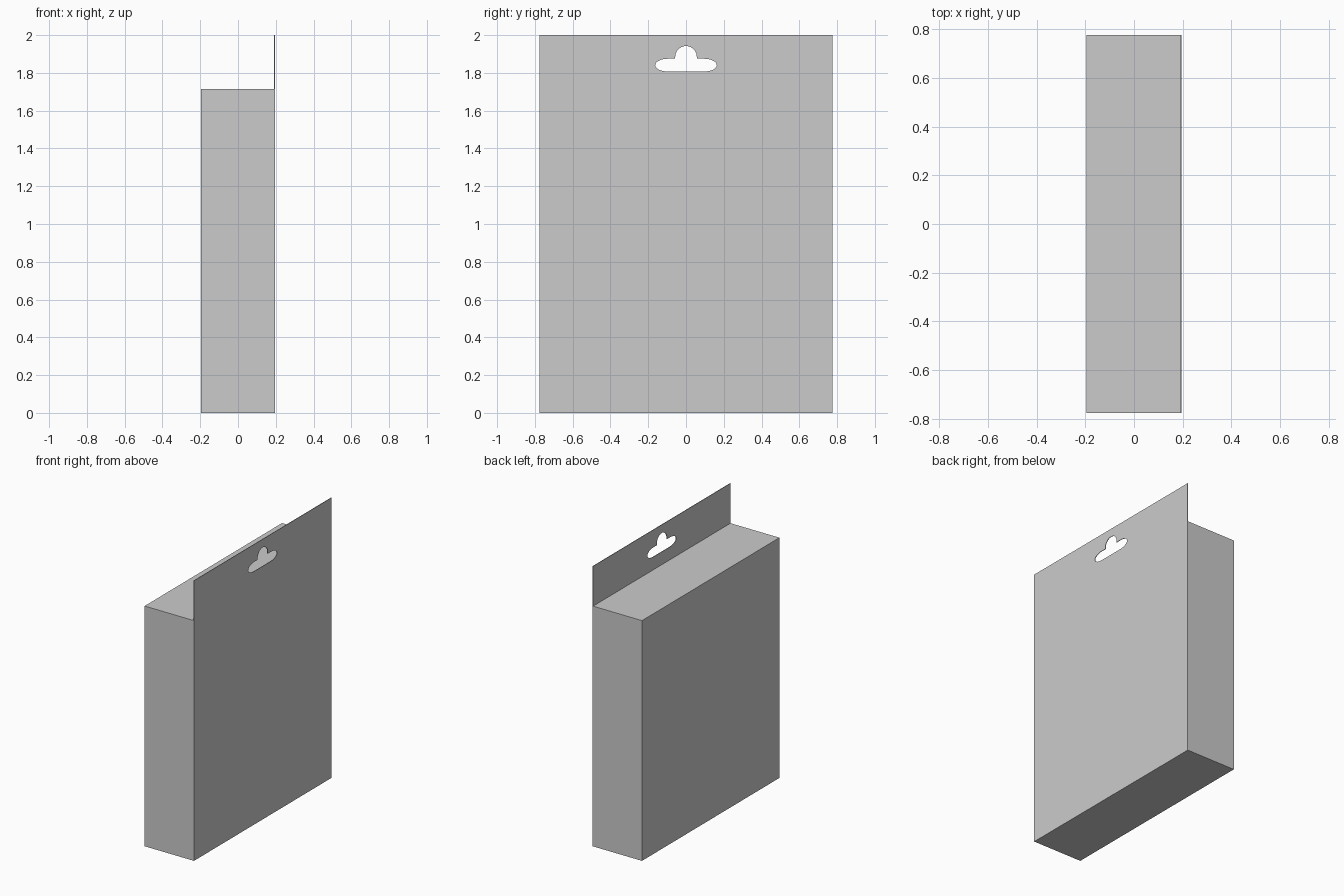
import bpy
import math

if "Cube" in bpy.data.objects:
    bpy.data.objects.remove(bpy.data.objects["Cube"])

W, D, BOX_H, H = 1.55, 0.39, 1.715, 2.0   # width (y), depth (x), heights
T = 0.004                                 # card thickness

# Carton body, sits directly against the back panel
bpy.ops.mesh.primitive_cube_add(size=1, location=(-T / 2, 0, BOX_H / 2))
body = bpy.context.object
body.name = "carton_body"
body.scale = (D - T, W, BOX_H)
bpy.ops.object.transform_apply(location=True, scale=True)


def arc(cx, cy, rx, ry, a0, a1, n):
    return [(cx + rx * math.cos(math.radians(a0 + (a1 - a0) * i / n)),
             cy + ry * math.sin(math.radians(a0 + (a1 - a0) * i / n)))
            for i in range(n + 1)]


# Hang hole outline: right wing end, centre bump, left wing end
zc, rz = 1.841, 0.034
hole = (arc(0.095, zc, 0.068, rz, -90, 90, 14)
        + [(0.057, zc + rz)]
        + arc(0, 1.885, 0.057, 0.057, 0, 180, 16)
        + [(-0.057, zc + rz)]
        + arc(-0.095, zc, 0.068, rz, 90, 270, 14))
outline = [(-W / 2, 0), (W / 2, 0), (W / 2, H), (-W / 2, H)]

# Back panel with hanging tab, filled profile with the hole cut out
curve = bpy.data.curves.new("back_panel", "CURVE")
curve.dimensions = "2D"
curve.fill_mode = "BOTH"
curve.extrude = T / 2
for pts in (outline, hole):
    spline = curve.splines.new("POLY")
    spline.points.add(len(pts) - 1)
    for p, (u, v) in zip(spline.points, pts):
        p.co = (u, v, 0, 1)
    spline.use_cyclic_u = True
panel = bpy.data.objects.new("back_panel", curve)
bpy.context.collection.objects.link(panel)
panel.rotation_euler = (math.pi / 2, 0, math.pi / 2)
panel.location.x = D / 2 - T / 2

# Convert the panel to a flat-shaded mesh
bpy.ops.object.select_all(action="DESELECT")
panel.select_set(True)
bpy.context.view_layer.objects.active = panel
bpy.ops.object.convert(target="MESH")
bpy.ops.object.shade_flat()
